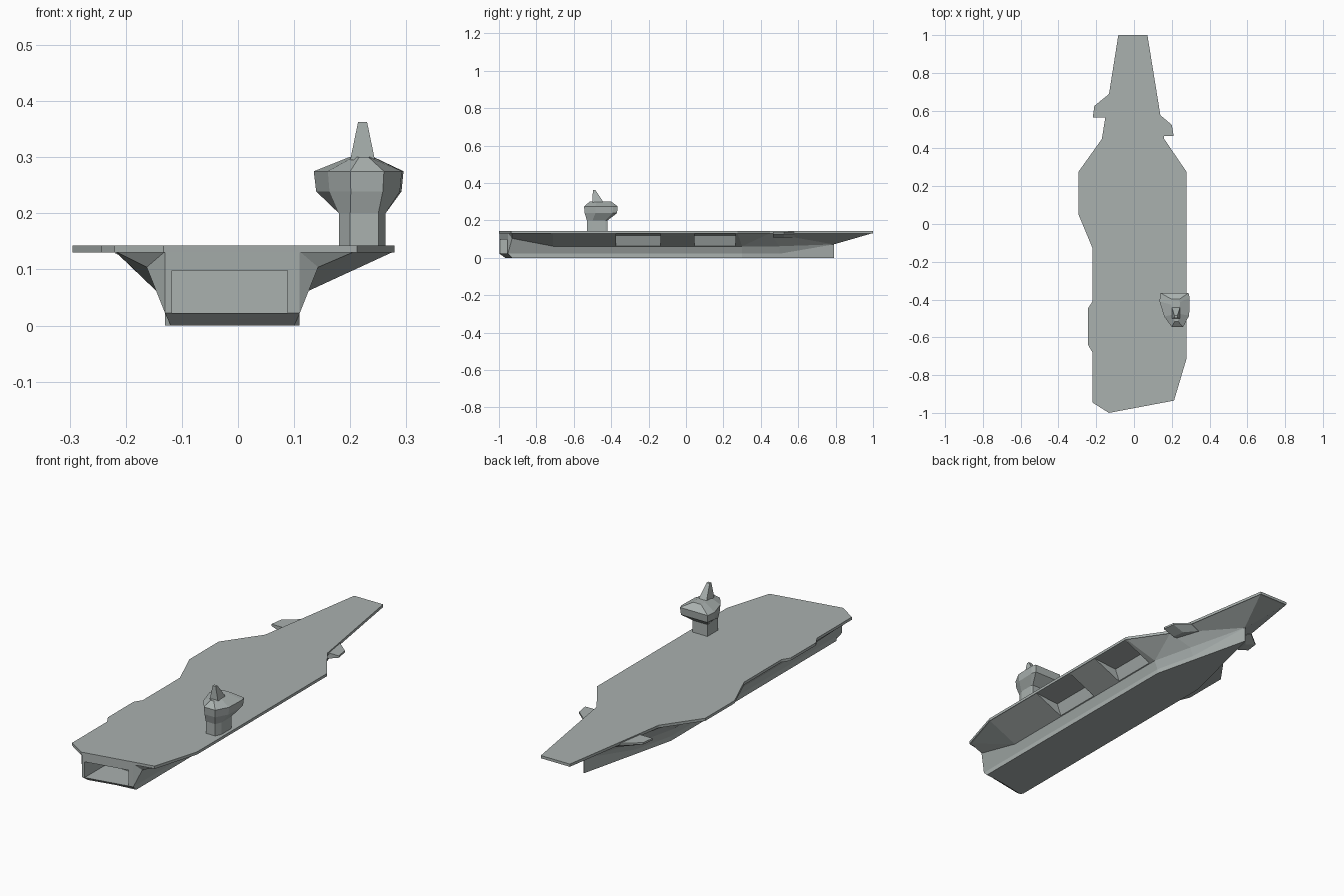
import bpy, bmesh

if "Cube" in bpy.data.objects:
    bpy.data.objects.remove(bpy.data.objects["Cube"])

# Grey-green paint
paint = bpy.data.materials.new("grey_paint")
paint.diffuse_color = (.40, .44, .43, 1)
paint.use_nodes = True
paint.node_tree.nodes["Principled BSDF"].inputs["Base Color"].default_value = paint.diffuse_color


def finish(name, bm):
    bmesh.ops.recalc_face_normals(bm, faces=bm.faces)
    mesh = bpy.data.meshes.new(name)
    bm.to_mesh(mesh)
    bm.free()
    mesh.materials.append(paint)
    obj = bpy.data.objects.new(name, mesh)
    bpy.context.collection.objects.link(obj)
    return obj


def loft(bm, rings, caps=True):
    vs = [[bm.verts.new(p) for p in r] for r in rings]
    n = len(vs[0])
    for a, b in zip(vs, vs[1:]):
        for i in range(n):
            j = (i + 1) % n
            bm.faces.new((a[i], a[j], b[j], b[i]))
    if caps:
        bm.faces.new(vs[0])
        bm.faces.new(vs[-1])
    return vs


def stack(name, levels):
    """Loft plan outlines at rising heights."""
    bm = bmesh.new()
    loft(bm, [[(x, y, z) for x, y in pts] for pts, z in levels])
    return finish(name, bm)


def scaled(points, sx, sy, cx=0, cy=0):
    return [(cx + (x - cx) * sx, cy + (y - cy) * sy) for x, y in points]


# Flight deck
DECK = [(-.083, 1), (.071, 1), (.16, .45), (.279, .275), (.279, -.71), (.212, -.935),
        (-.133, -1), (-.22, -.945), (-.22, -.68), (-.243, -.64), (-.243, -.445),
        (-.22, -.41), (-.22, -.127), (-.295, .053), (-.295, .275), (-.17, .45)]
stack("flight_deck", [(DECK, .13), (DECK, .143)])

# Hull: y starboard, y port, half width, side slope, chine height, deck edges
SECTIONS = [
    (-.952, -.997, .12, 0, .119, (.11, -.952), (-.13, -.997)),
    (-.93, -.955, .12, .4, .104, (.208, -.93), (-.218, -.943)),
    (-.71, -.71, .12, .4, .062, (.278, -.71), (-.219, -.71)),
    (.30, .30, .12, .4, .062, (.278, .275), (-.219, .28)),
    (.50, .50, .072, .4, .062, (.158, .45), (-.169, .45)),
    (.79, .79, .002, 0, .072, (.07, .998), (-.082, .998)),
]
CX, LOW, EDGE = -.01, .022, .132
rings = []
for i, (ys, yp, half, k, cz, es, ep) in enumerate(SECTIONS):
    tuck, keel = (.03, half - .01) if i == 0 else (0, half)
    wide = half + k * (cz - LOW)
    rings.append([(*es, EDGE), (CX + wide, ys, cz), (CX + half, ys, LOW), (CX + keel, ys + tuck, 0),
                  (CX - keel, yp + tuck, 0), (CX - half, yp, LOW), (CX - wide, yp, cz), (*ep, EDGE)])
bm = bmesh.new()
vs = loft(bm, rings, caps=False)
for end in (vs[0], vs[-1]):
    for i in range(3):
        bm.faces.new((end[i], end[i + 1], end[6 - i], end[7 - i]))
bmesh.ops.recalc_face_normals(bm, faces=bm.faces)
bmesh.ops.triangulate(bm, faces=bm.faces)
hull = finish("hull", bm)

# Cutters: two starboard lift bays with sloping ceilings, and the stern opening
bm = bmesh.new()
BAY = [(.1275, .064), (.15, .12), (.27, .1305), (.32, .1305), (.32, .064)]
for y0, y1 in ((-.375, -.135), (.045, .265)):
    loft(bm, [[(x, y, z) for x, z in BAY] for y in (y0, y1)])
OPEN = [(-.118, .0225), (.088, .0225), (.088, .098), (-.118, .098)]
loft(bm, [[(x, y, z) for x, z in OPEN] for y in (-1.1, -.83)])
cutter = finish("opening_cutter", bm)
cutter.hide_render = True
cutter.hide_viewport = True
cut = hull.modifiers.new("openings", 'BOOLEAN')
cut.operation = 'DIFFERENCE'
cut.solver = 'EXACT'
cut.object = cutter

# Small bow platforms with tapered undersides
PORT = [(-.07, .69), (-.13, .69), (-.21, .625), (-.218, .565), (-.07, .565)]
STARBOARD = [(.07, .58), (.135, .58), (.2, .525), (.21, .465), (.07, .465)]
for name, plan in (("port_platform", PORT), ("starboard_platform", STARBOARD)):
    stack(name, [(scaled(plan, .72, 1), .108), (plan, .128), (plan, .137)])

# Island tower
BASE = [(.18, -.42), (.26, -.42), (.263, -.43), (.263, -.5), (.25, -.53), (.2, -.53), (.18, -.5), (.18, -.43)]
RIM = [(.14, -.365), (.288, -.365), (.295, -.39), (.292, -.485), (.26, -.545), (.2, -.545), (.16, -.49), (.135, -.41)]
stack("island_tower", [(BASE, .14), (BASE, .2), (scaled(RIM, .95, .96, .222, -.46), .239),
                       (RIM, .275), (scaled(RIM, .28, .65, .222, -.46), .3)])

# Mast
bm = bmesh.new()
loft(bm, [[(.2, -.5, .295), (.244, -.5, .295), (.244, -.44, .295), (.2, -.44, .295)],
          [(.214, -.498, .363), (.23, -.498, .363), (.23, -.485, .363), (.214, -.485, .363)]])
finish("mast", bm)
